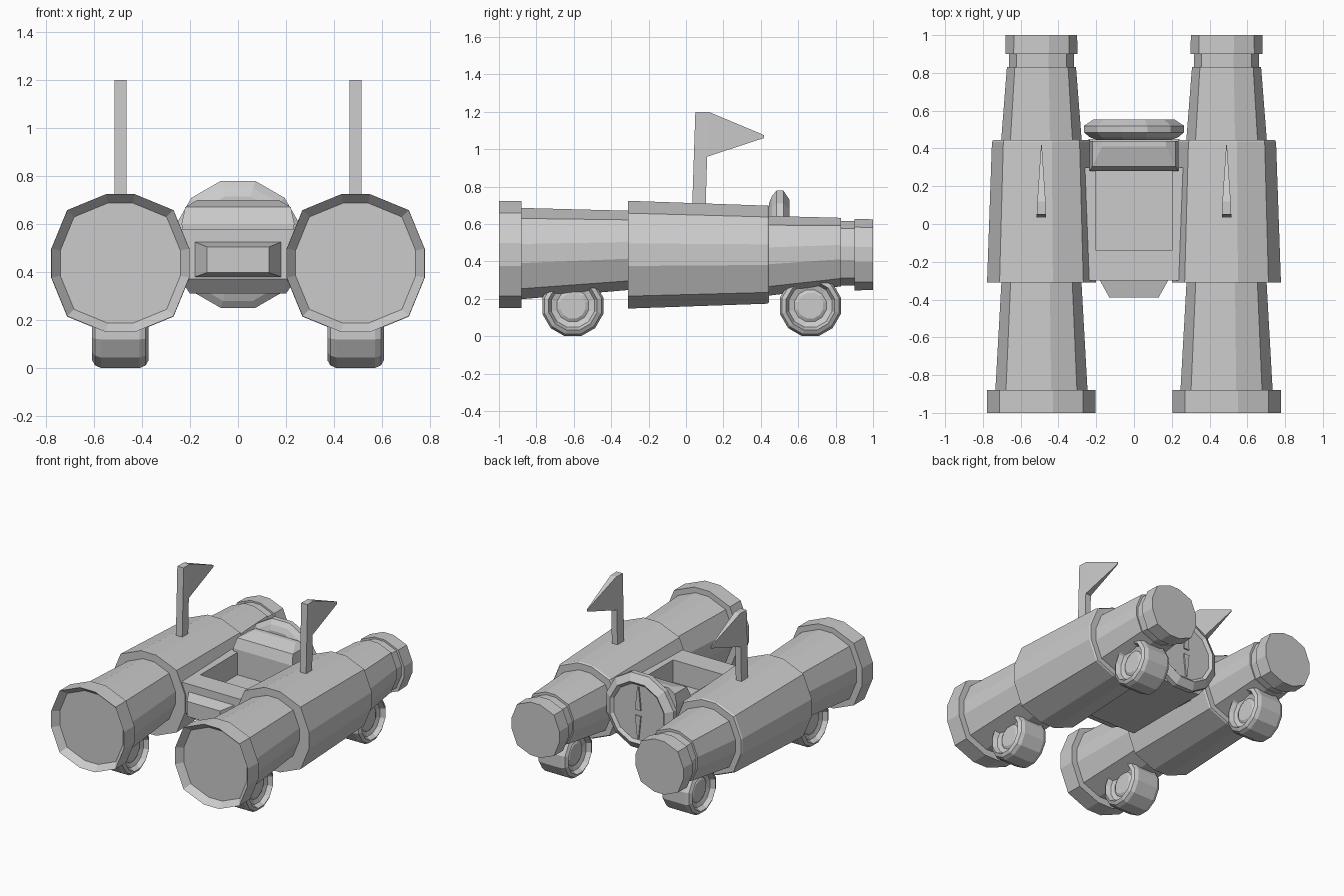
import bpy, bmesh

if "Cube" in bpy.data.objects:
    bpy.data.objects.remove(bpy.data.objects["Cube"])

TUBE = (0.21, 0.77)      # twelve-sided section: flat half-width, diagonal corner
ROUND = (0.268, 0.732)   # regular twelve-sided section


def finish(name, bm):
    bmesh.ops.recalc_face_normals(bm, faces=bm.faces)
    me = bpy.data.meshes.new(name)
    bm.to_mesh(me)
    bm.free()
    ob = bpy.data.objects.new(name, me)
    bpy.context.collection.objects.link(ob)
    return ob


def skin(name, loops):
    """Join equal-length point loops and cap both ends."""
    bm = bmesh.new()
    rows = [[bm.verts.new(p) for p in loop] for loop in loops]
    n = len(rows[0])
    for a, b in zip(rows, rows[1:]):
        for i in range(n):
            j = (i + 1) % n
            bm.faces.new((a[i], a[j], b[j], b[i]))
    bm.faces.new(rows[0])
    bm.faces.new(rows[-1])
    return finish(name, bm)


def section(kind):
    k, c = kind
    pts = [(1, k), (c, c), (k, 1)]
    out = []
    for _ in range(4):
        out += pts
        pts = [(-b, a) for a, b in pts]
    return out


def loft(name, rings, kind, axis):
    """rings: (position on axis, centre u, centre z, radius)"""
    loops = []
    for p, u, z, r in rings:
        uv = [(u + r * a, z + r * b) for a, b in section(kind)]
        loops.append([(a, p, b) if axis == 'y' else (p, a, b) for a, b in uv])
    return skin(name, loops)


def block(name, low, high):
    """Tapered box; low and high are (half_x, y0, y1, z)."""
    return skin(name, [[(-h, a, z), (h, a, z), (h, b, z), (-h, b, z)]
                       for h, a, b, z in (low, high)])


# y, centre z, radius along each barrel
barrel = [(-0.955, .437, .25), (-1, .437, .287), (-.88, .437, .287), (-.88, .442, .244),
          (-.31, .459, .212), (-.31, .436, .288), (.435, .436, .262), (.445, .436, .255),
          (.445, .43, .213), (.83, .45, .183), (.83, .443, .172), (.90, .443, .172),
          (.90, .436, .191), (1, .436, .189)]

# Half-width and side outline of the pennant (half_x, y, z)
pole = [(.025, .033, .69), (.025, .05, 1.2), (.022, .12, 1.2),
        (.022, .113, .96), (.022, .105, .69)]

for side, s in (("left", -1), ("right", 1)):
    x = .49 * s
    loft(side + "_barrel", [(y, x, z, r) for y, z, r in barrel], TUBE, 'y')

    # Wheels tucked under the barrel
    for end, y in (("front", -.605), ("rear", .665)):
        half = [(.085, .068), (.075, .085), (.085, .115), (.118, .13), (.105, .152), (.08, .163)]
        prof = [(-w, r) for w, r in half] + [(w, r) for w, r in reversed(half)]
        loft(f"{end}_{side}_wheel", [(x + w, y, .163, r) for w, r in prof], ROUND, 'x')

    # Flag pole and wedge-shaped pennant
    skin(side + "_flag_pole", [[(x + d * h, y, z) for h, y, z in pole] for d in (-1, 1)])
    flag = [(.022, .12, 1.2), (.002, .418, 1.075), (.002, .418, 1.06), (.022, .113, .96)]
    skin(side + "_flag", [[(x + d * h, y, z) for h, y, z in flag] for d in (-1, 1)])

    # Cockpit side wall
    skin(side + "_cockpit_wall", [[(s * a, y, .34), (s * .26, y, .34), (s * .26, y, .58),
                                   (s * .2, y, .58)] for a, y in ((.2, -.15), (.2, .3))])

# Cockpit tub: floor, front beam and nose panel
block("cockpit_floor", (.2, -.24, .43, .31), (.24, -.295, .45, .37))
block("cockpit_floor_top", (.24, -.295, .45, .37), (.24, -.295, .45, .42))
block("front_beam", (.23, -.3, -.14, .37), (.245, -.3, -.14, .58))
skin("nose_panel", [[(-h, y, a), (h, y, a), (h, y, b), (-h, y, b)]
                    for h, y, a, b in ((.18, -.3, .38, .525), (.13, -.39, .397, .505))])

# Seat with sloped, chamfered top
seat = [(.2, .28, .44, .40), (.235, .28, .44, .60), (.22, .305, .44, .67), (.17, .41, .44, .70)]
skin("seat", [[(-h, a, z), (h, a, z), (h, b, z), (-h, b, z)] for h, a, b, z in seat])

# Spare wheel on the back with a dished face and centre strip
spare = [(.445, .2), (.46, .235), (.485, .265), (.52, .265), (.553, .215), (.535, .195)]
loft("spare_wheel", [(y, 0, .515, r) for y, r in spare], ROUND, 'y')
for name, d in (("upper", 1), ("lower", -1)):
    skin(name + "_spare_strip", [[(-.022, y, .515 + d * .02), (.022, y, .515 + d * .02),
                                  (.005, y, .515 + d * .185), (-.005, y, .515 + d * .185)]
                                 for y in (.53, .545)])
